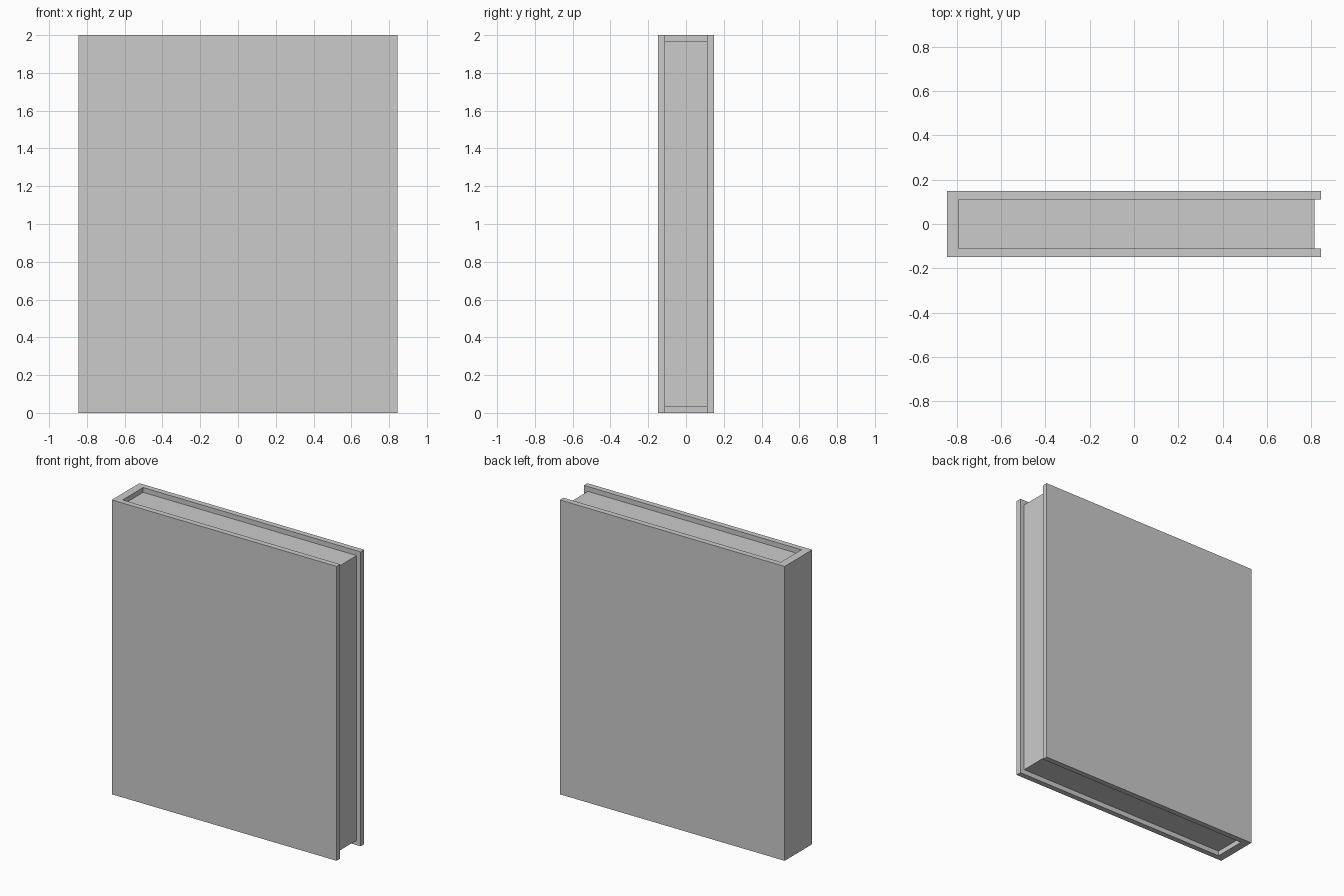
import bpy
import bmesh

if "Cube" in bpy.data.objects:
    bpy.data.objects.remove(bpy.data.objects["Cube"], do_unlink=True)

# Plain grey used on every part
grey = bpy.data.materials.new("plain_grey")
grey.use_nodes = True
colour = (0.6, 0.6, 0.6, 1)
grey.diffuse_color = colour
grey.node_tree.nodes["Principled BSDF"].inputs["Base Color"].default_value = colour


def extrude_profile(name, outline, bottom, top):
    """Solid made by raising a flat x-y outline from bottom to top."""
    bm = bmesh.new()
    base = bm.faces.new([bm.verts.new((x, y, bottom)) for x, y in outline])
    raised = bmesh.ops.extrude_face_region(bm, geom=[base], use_keep_orig=True)
    verts = [g for g in raised["geom"] if isinstance(g, bmesh.types.BMVert)]
    bmesh.ops.translate(bm, verts=verts, vec=(0, 0, top - bottom))
    bmesh.ops.recalc_face_normals(bm, faces=bm.faces)
    mesh = bpy.data.meshes.new(name)
    bm.to_mesh(mesh)
    bm.free()
    mesh.materials.append(grey)
    obj = bpy.data.objects.new(name, mesh)
    bpy.context.collection.objects.link(obj)
    return obj


half_width, half_depth, height = 0.845, 0.148, 2.0
inner_depth = 0.11      # inside of the two boards
spine_inner = -0.79     # inside of the spine
page_edge = 0.815       # open edge of the pages
recess = 0.033          # pages sit inside the boards

# Cover: U-shaped wrap of front board, spine and back board
half = [(half_width, inner_depth), (half_width, half_depth), (-half_width, half_depth)]
other = [(x, -y) for x, y in reversed(half)]
extrude_profile("cover", half + other + [(spine_inner, -inner_depth),
                                         (spine_inner, inner_depth)], 0, height)

# Page block
extrude_profile("pages", [(spine_inner, -inner_depth), (page_edge, -inner_depth),
                          (page_edge, inner_depth), (spine_inner, inner_depth)],
                recess, height - recess)
